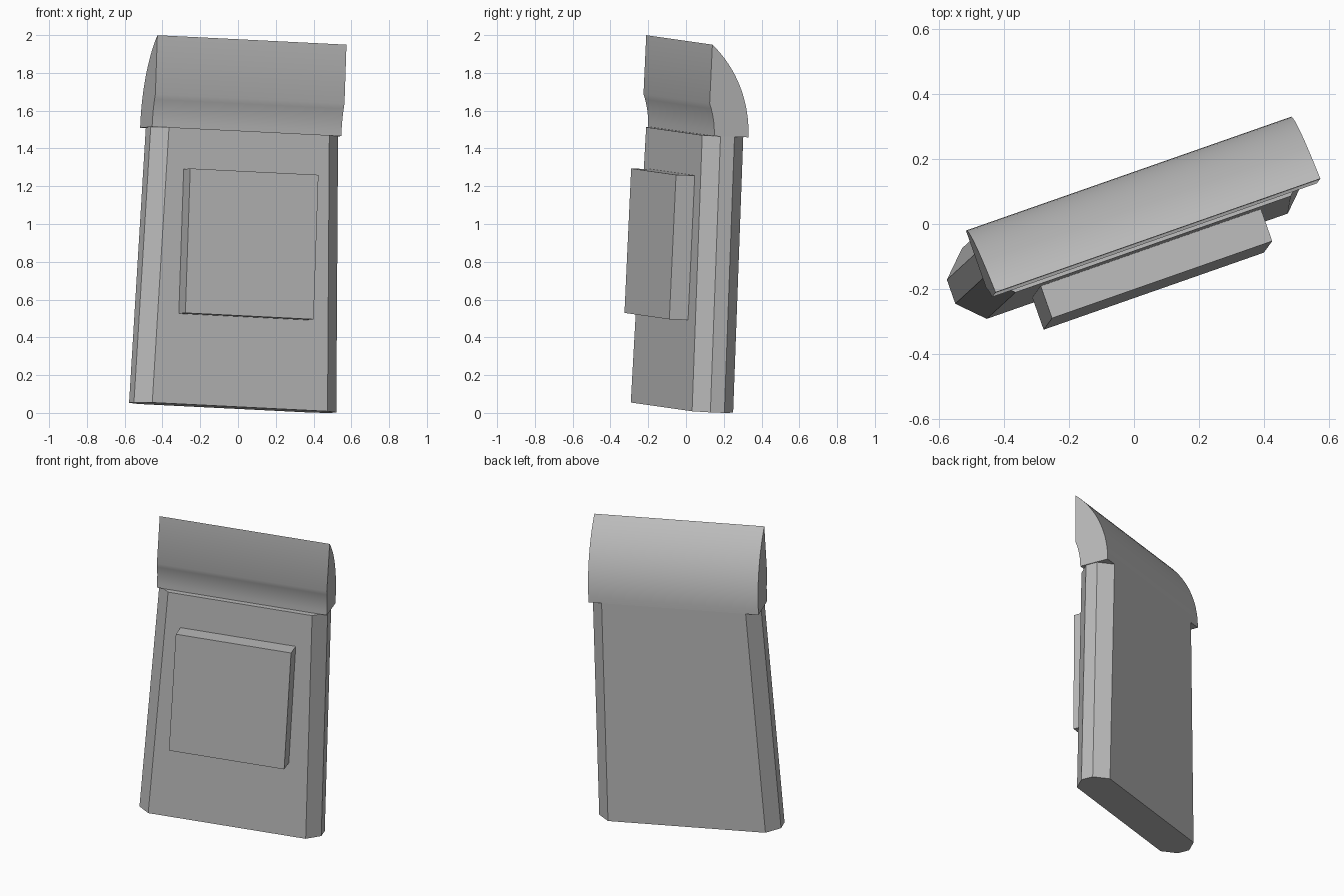
import bpy, bmesh, math
from mathutils import Matrix, Vector

cube = bpy.data.objects.get("Cube")
if cube:
    bpy.data.objects.remove(cube)

stone = bpy.data.materials.new("grey_stone")
stone.use_nodes = True
GREY = (0.5, 0.5, 0.5, 1)
stone.diffuse_color = GREY
stone.node_tree.nodes["Principled BSDF"].inputs["Base Color"].default_value = GREY

# Leaning frame of the slab: width, depth and height axes
width = Vector((0.943, 0.33, -0.047)).normalized()
height = Vector((0.033, 0.046, 0.998))
height = (height - width * height.dot(width)).normalized()
depth = height.cross(width)
LEAN = Matrix((width, depth, height)).transposed().to_4x4()
MID = -0.035  # centre of the slab along its width


def loft(name, ring_a, ring_b):
    """Solid between two matching outlines."""
    bm = bmesh.new()
    a = [bm.verts.new(p) for p in ring_a]
    b = [bm.verts.new(p) for p in ring_b]
    bm.faces.new(a)
    bm.faces.new(b)
    for i in range(len(a)):
        j = (i + 1) % len(a)
        bm.faces.new((a[i], a[j], b[j], b[i]))
    bmesh.ops.recalc_face_normals(bm, faces=bm.faces)
    mesh = bpy.data.meshes.new(name)
    bm.to_mesh(mesh)
    bm.free()
    mesh.materials.append(stone)
    obj = bpy.data.objects.new(name, mesh)
    obj.matrix_world = LEAN
    bpy.context.collection.objects.link(obj)
    return obj


def slab_ring(half, z, front=-0.127, back=0.1035, cut=0.076):
    """Rectangle with cut corners."""
    right = [(half - cut, front), (half, front + cut), (half, back - cut), (half - cut, back)]
    left = [(-x, y) for x, y in reversed(right)]
    return [(MID + x, y, z) for x, y in right + left]


def arc(start, end, steps):
    """Arc from start to end, upright at its end."""
    dy, dz = end[0] - start[0], end[1] - start[1]
    r = (dy * dy + dz * dz) / (2 * dy)
    sweep = math.asin(abs(dz) / abs(r))
    angles = [sweep * (1 - i / steps) for i in range(steps + 1)]
    return [(end[0] - r * (1 - math.cos(t)), end[1] + abs(r) * math.sin(t)) for t in angles]


# Tapered slab with cut corners
loft("slab", slab_ring(0.568, 0.026), slab_ring(0.526, 1.488))

# Cap: rounded back, upright front, hollow curve underneath
profile = arc((-0.122, 1.972), (0.1035, 1.488), 16)
profile += reversed(arc((-0.122, 1.66), (-0.088, 1.488), 6))
cap = loft("cap", *[[(MID + s * 0.531, y, z) for y, z in profile] for s in (-1, 1)])

# Raised front panel
loft("front_panel", *[[(MID + s * 0.36, y, z) for y, z in
                       ((-0.232, 0.504), (-0.1, 0.504), (-0.1, 1.27), (-0.232, 1.27))]
                      for s in (-1, 1)])

bpy.ops.object.select_all(action="DESELECT")
cap.select_set(True)
bpy.context.view_layer.objects.active = cap
bpy.ops.object.shade_smooth_by_angle(angle=math.radians(30))
